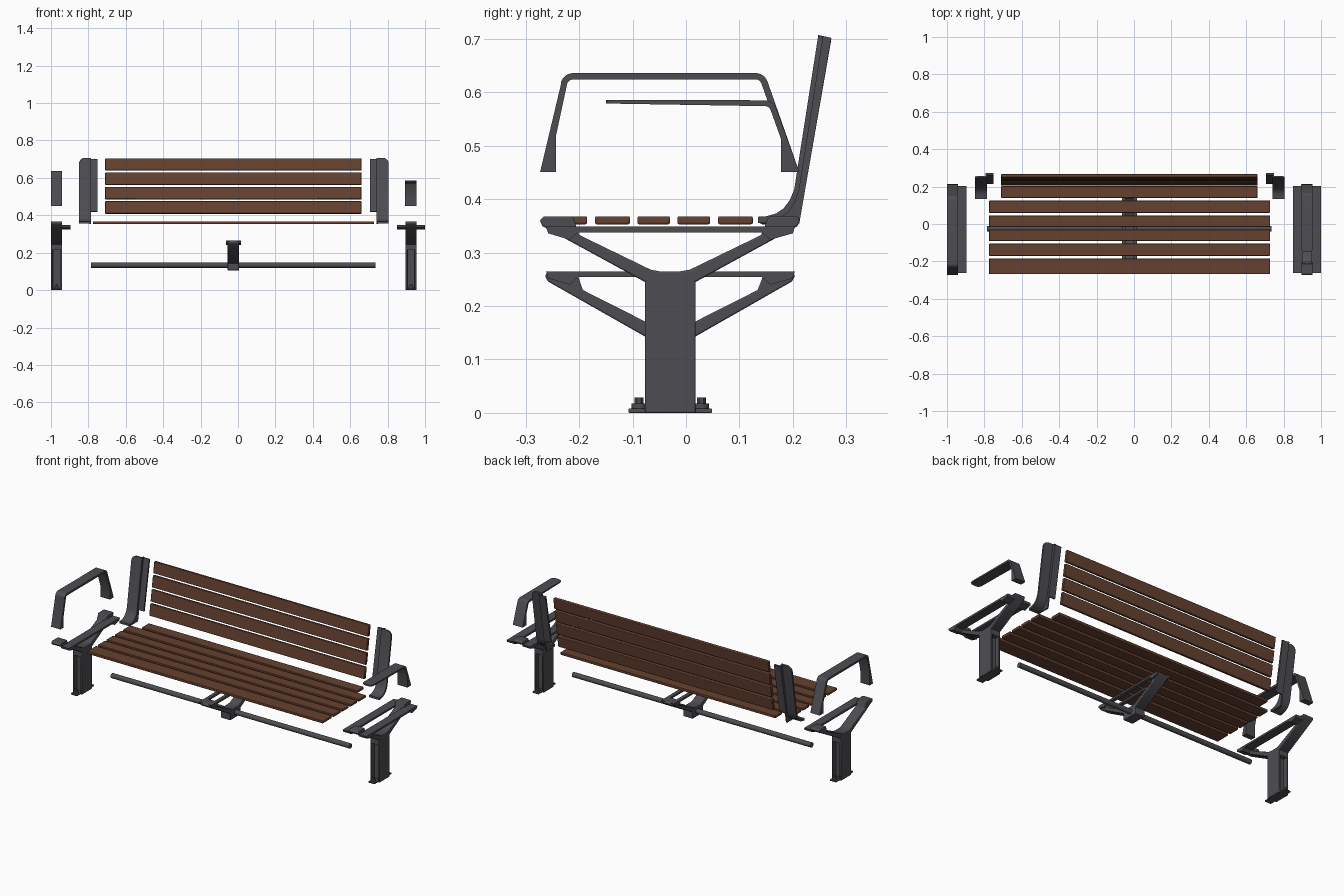
import bpy, bmesh, math
from mathutils import Matrix

if "Cube" in bpy.data.objects:
    bpy.data.objects.remove(bpy.data.objects["Cube"])


def material(name, col):
    m = bpy.data.materials.new(name)
    m.diffuse_color = (*col, 1)
    m.use_nodes = True
    m.node_tree.nodes["Principled BSDF"].inputs["Base Color"].default_value = m.diffuse_color
    return m


GREY = material("dark grey metal", (0.076, 0.074, 0.084))
WOOD = material("brown wood", (0.130, 0.053, 0.029))
MID = -0.0225          # mirror plane of the left and right parts


def finish(name, bm, mat, bevel=0.0):
    bmesh.ops.recalc_face_normals(bm, faces=bm.faces)
    me = bpy.data.meshes.new(name)
    bm.to_mesh(me)
    bm.free()
    ob = bpy.data.objects.new(name, me)
    bpy.context.collection.objects.link(ob)
    me.materials.append(mat)
    if bevel:
        b = ob.modifiers.new("bevel", 'BEVEL')
        b.width, b.segments, b.limit_method = bevel, 2, 'ANGLE'
        b.angle_limit = math.radians(40)
    bpy.ops.object.select_all(action='DESELECT')
    ob.select_set(True)
    bpy.context.view_layer.objects.active = ob
    bpy.ops.object.shade_smooth_by_angle(angle=math.radians(35))
    return ob


def prism(name, pts, x0, x1, mat=GREY, bevel=0.0, round_if=None, radius=0.03):
    """Side profile (y, z) extruded along x; round_if picks corner edges to round."""
    bm = bmesh.new()
    a = [bm.verts.new((x0, y, z)) for y, z in pts]
    b = [bm.verts.new((x1, y, z)) for y, z in pts]
    n = len(pts)
    bm.faces.new(a)
    bm.faces.new(b[::-1])
    for i in range(n):
        j = (i + 1) % n
        bm.faces.new((a[i], b[i], b[j], a[j]))
    if round_if:
        es = [e for e in bm.edges if abs(e.verts[0].co.x - e.verts[1].co.x) < 1e-6
              and all(round_if(v.co) for v in e.verts)]
        bmesh.ops.bevel(bm, geom=es, offset=radius, segments=5, affect='EDGES', profile=0.5)
    return finish(name, bm, mat, bevel)


def box(name, x, y, z, mat=GREY, bevel=0.0):
    return prism(name, [(y[0], z[0]), (y[1], z[0]), (y[1], z[1]), (y[0], z[1])],
                 x[0], x[1], mat, bevel)


def cyl(name, r, h, loc, rot=None, seg=24):
    bm = bmesh.new()
    bmesh.ops.create_cone(bm, cap_ends=True, segments=seg, radius1=r, radius2=r, depth=h)
    bm.transform(Matrix.Translation(loc) @ (rot or Matrix()))
    return finish(name, bm, GREY)


def arc(cy, cz, r, a0, a1, n=6):
    return [(cy + r * math.cos(math.radians(a0 + (a1 - a0) * i / n)),
             cz + r * math.sin(math.radians(a0 + (a1 - a0) * i / n))) for i in range(n + 1)]


# seat slats: five long, one short between the backrest brackets
for i, (y0, y1) in enumerate([(-.268, -.185), (-.170, -.105), (-.091, -.030),
                              (-.016, .045), (.060, .125)]):
    box(f"seat_slat_{i + 1}", (-.775, .728), (y0, y1), (.353, .368), WOOD, .003)
box("seat_slat_short", (-.71, .66), (.139, .202), (.353, .368), WOOD, .003)


# backrest slats, leaning with the brackets
def lean(z):
    return .2025 + (z - .418) * .155


for i, (z0, z1) in enumerate([(.410, .476), (.487, .553), (.564, .630), (.641, .705)]):
    t = .017
    prism(f"back_slat_{i + 1}", [(lean(z0) + .003, z0), (lean(z0) + .003 + t, z0 - .003),
                                 (lean(z1) + .003 + t, z1 - .003), (lean(z1) + .003, z1)],
          -.71, .66, WOOD, .003)

# shared outlines
V = [(-.274, .360), (-.266, .368), (-.212, .368), (-.200, .333), (-.066, .268), (-.050, .265),
     (-.010, .265), (.007, .268), (.141, .333), (.155, .368), (.208, .368), (.214, .360),
     (.208, .349), (.018, .245), (-.077, .245), (-.268, .349)]
STRIP = [(-.262, .349), (.204, .349), (.200, .336), (.158, .324), (.142, .338),
         (-.202, .338), (-.218, .324), (-.258, .336)]
FRONT_SHEET = [(.135, .367), (.150, .368), (.168, .373), (.183, .383), (.194, .398), (.2025, .418),
               (.2475, .707)]
SHEET = FRONT_SHEET + [(.257, .705), (.212, .418), (.204, .394), (.191, .375), (.172, .362),
                       (.150, .356), (.135, .355)]
WEB = FRONT_SHEET + [(.272, .702), (.212, .354), (.135, .355)]
FLANGE = [(.213, .420), (.223, .418), (.272, .699), (.263, .701)]

for side, s in (("left", 1), ("right", -1)):
    def X(a, b):
        # left-hand x range, mirrored for the right side
        return (a, b) if s == 1 else tuple(sorted((2 * MID - a, 2 * MID - b)))

    # leg: forked top, side rails, recessed column, foot plate and bolts
    x0, x1 = X(-1.0, -.94)
    cx = (x0 + x1) / 2
    prism(f"{side}_leg_fork", V, x0, x1, bevel=.003)
    prism(f"{side}_leg_inner_rail", STRIP, *X(-.945, -.895))
    if s == -1:
        prism("right_leg_outer_rail", STRIP, x1 - .005, 1.0)
    for k, (a, b) in enumerate(((x0, x0 + .010), (x1 - .010, x1))):
        box(f"{side}_leg_cheek_{k + 1}", (a, b), (-.077, .018), (0, .26), bevel=.003)
    box(f"{side}_leg_web", (x0 + .005, x1 - .005), (-.052, -.007), (0, .25))
    box(f"{side}_leg_cap", (x0 + .002, x1 - .002), (-.077, .018), (.215, .262))
    box(f"{side}_foot_plate", (x0 + .010, x1 - .010), (-.108, .049), (0, .008), bevel=.002)
    for k, y in enumerate((-.088, .029)):
        cyl(f"{side}_washer_{k + 1}", .014, .010, (cx, y, .013))
        cyl(f"{side}_bolt_{k + 1}", .008, .012, (cx, y, .023), seg=6)

    # backrest bracket: curved front sheet, web and rear flange
    outer = -.85 if s == 1 else 2 * MID + .85
    prism(f"{side}_back_sheet", SHEET, *X(-.85, -.785),
          round_if=lambda c, o=outer: abs(c.x - o) < 1e-4 and c.z > .70)
    prism(f"{side}_back_web", WEB, *X(-.793, -.785))
    prism(f"{side}_back_flange", FLANGE, *X(-.79, -.75))

# left armrest: full hoop with thickened feet
prism("left_armrest",
      [(-.273, .451), (-.234, .615)] + arc(-.211, .612, .024, 165, 90)
      + arc(.130, .612, .024, 90, 20) + [(.212, .451), (.178, .451), (.178, .512)]
      + arc(.130, .612, .012, 20, 90) + arc(-.211, .612, .012, 90, 165)
      + [(-.243, .520), (-.243, .451)], -1.0, -.94)

# right armrest: open at the front, with a rounded front end
prism("right_armrest",
      [(-.150, .586)] + arc(.148, .563, .022, 90, 22) + [(.212, .451), (.178, .451), (.178, .512)]
      + arc(.148, .563, .011, 22, 90) + [(-.150, .579)], .893, .955,
      round_if=lambda c: c.y < -.14, radius=.02)

# long tie bar and middle support
cyl("tie_bar", .014, 1.52, (-.025, -.025, .133), Matrix.Rotation(math.pi / 2, 4, 'Y'))
prism("middle_fork", [(-.03 + (y + .03) * .96, z - .103) for y, z in V], -.055, .005, bevel=.003)
box("middle_block", (-.055, .005), (-.077, .018), (.105, .160), bevel=.003)
for k, (a, b) in enumerate(((-.065, -.045), (-.005, .015))):
    prism(f"middle_rail_{k + 1}", [(y, z - .084) for y, z in STRIP], a, b)
